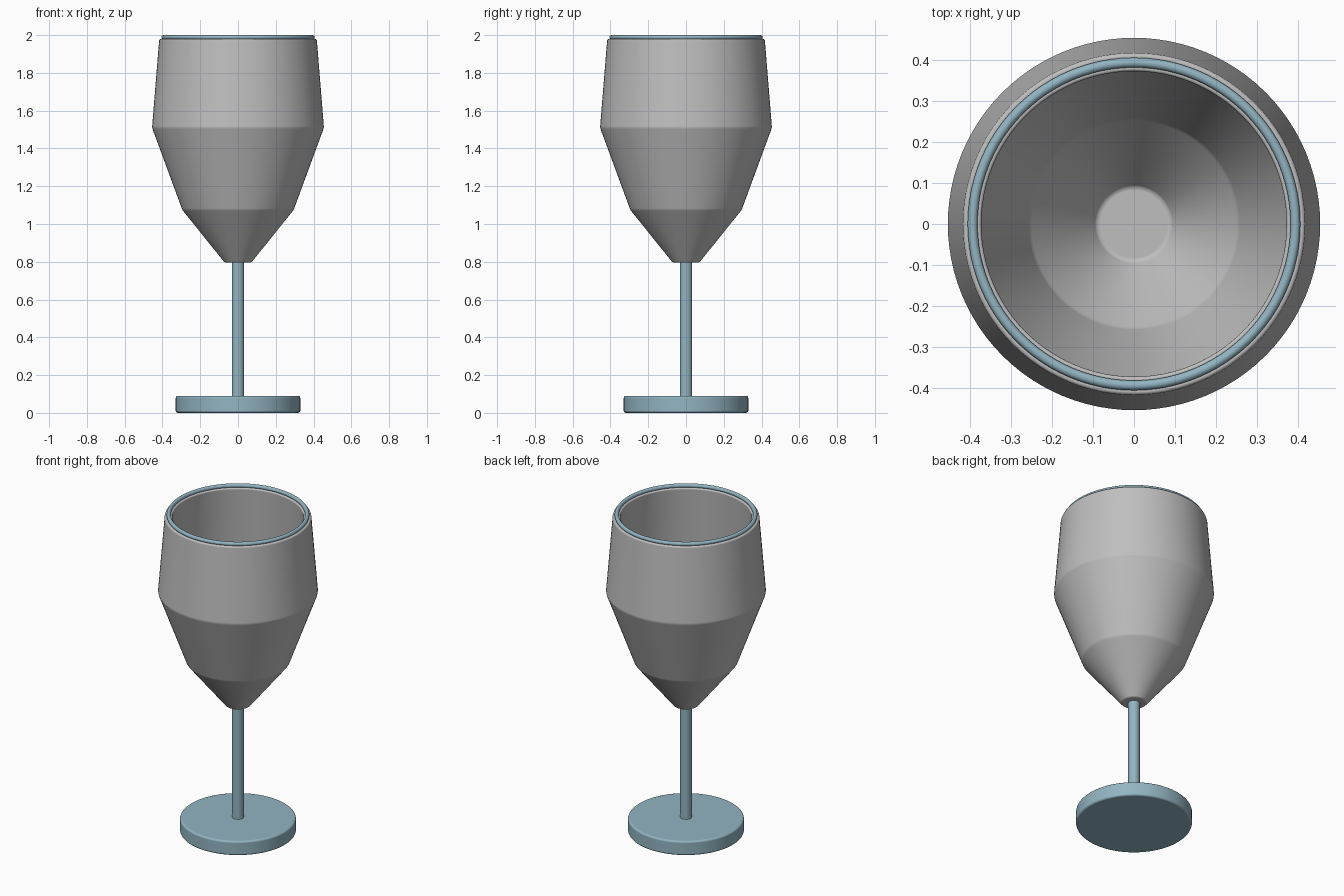
import bpy
import bmesh
import math
from mathutils import Vector

cube = bpy.data.objects.get("Cube")
if cube:
    bpy.data.objects.remove(cube, do_unlink=True)


def make_material(name, rgb):
    mat = bpy.data.materials.new(name)
    mat.use_nodes = True
    mat.diffuse_color = (*rgb, 1)
    mat.node_tree.nodes["Principled BSDF"].inputs["Base Color"].default_value = (*rgb, 1)
    return mat


def finish(obj, mat):
    obj.data.materials.append(mat)
    bpy.ops.object.select_all(action='DESELECT')
    obj.select_set(True)
    bpy.context.view_layer.objects.active = obj
    bpy.ops.object.shade_smooth_by_angle(angle=math.radians(35))


def lathe(name, profile, mat, bevel=0, steps=96):
    """Spin a (radius, height) profile around the z axis."""
    bm = bmesh.new()
    verts = [bm.verts.new((r, 0, z)) for r, z in profile]
    edges = [bm.edges.new(pair) for pair in zip(verts, verts[1:])]
    bmesh.ops.spin(bm, geom=verts + edges, cent=Vector(), axis=Vector((0, 0, 1)),
                   angle=math.tau, steps=steps)
    bmesh.ops.remove_doubles(bm, verts=bm.verts, dist=0.0001)
    bmesh.ops.recalc_face_normals(bm, faces=bm.faces)
    mesh = bpy.data.meshes.new(name)
    bm.to_mesh(mesh)
    bm.free()
    obj = bpy.data.objects.new(name, mesh)
    bpy.context.collection.objects.link(obj)
    finish(obj, mat)
    if bevel:
        mod = obj.modifiers.new("soft_edges", 'BEVEL')
        mod.width = bevel
        mod.segments = 3
        mod.limit_method = 'ANGLE'
        mod.angle_limit = math.radians(12)
        mod.harden_normals = True
    return obj


grey = make_material("bowl grey", (0.52, 0.52, 0.52))
blue = make_material("pale blue", (0.29, 0.46, 0.54))

# Hollow bowl: outer wall up, over the lip, inner wall down to a flat floor
lathe("bowl", [(0, 0.795), (0.07, 0.795), (0.295, 1.075), (0.455, 1.51),
               (0.417, 1.98), (0.372, 1.98), (0.41, 1.51), (0.255, 1.09),
               (0.09, 0.87), (0, 0.87)], grey, bevel=0.008)

# Foot disc with rounded edges, and the stem
lathe("foot", [(0, 0), (0.33, 0), (0.33, 0.09), (0, 0.09)], blue, bevel=0.012)
lathe("stem", [(0, 0.08), (0.033, 0.08), (0.033, 0.80), (0, 0.80)], blue, steps=48)

# Rim ring resting on the lip
bpy.ops.mesh.primitive_torus_add(major_radius=0.394, minor_radius=0.012,
                                 major_segments=96, minor_segments=16,
                                 location=(0, 0, 1.988))
rim = bpy.context.object
rim.name = "rim_ring"
finish(rim, blue)
